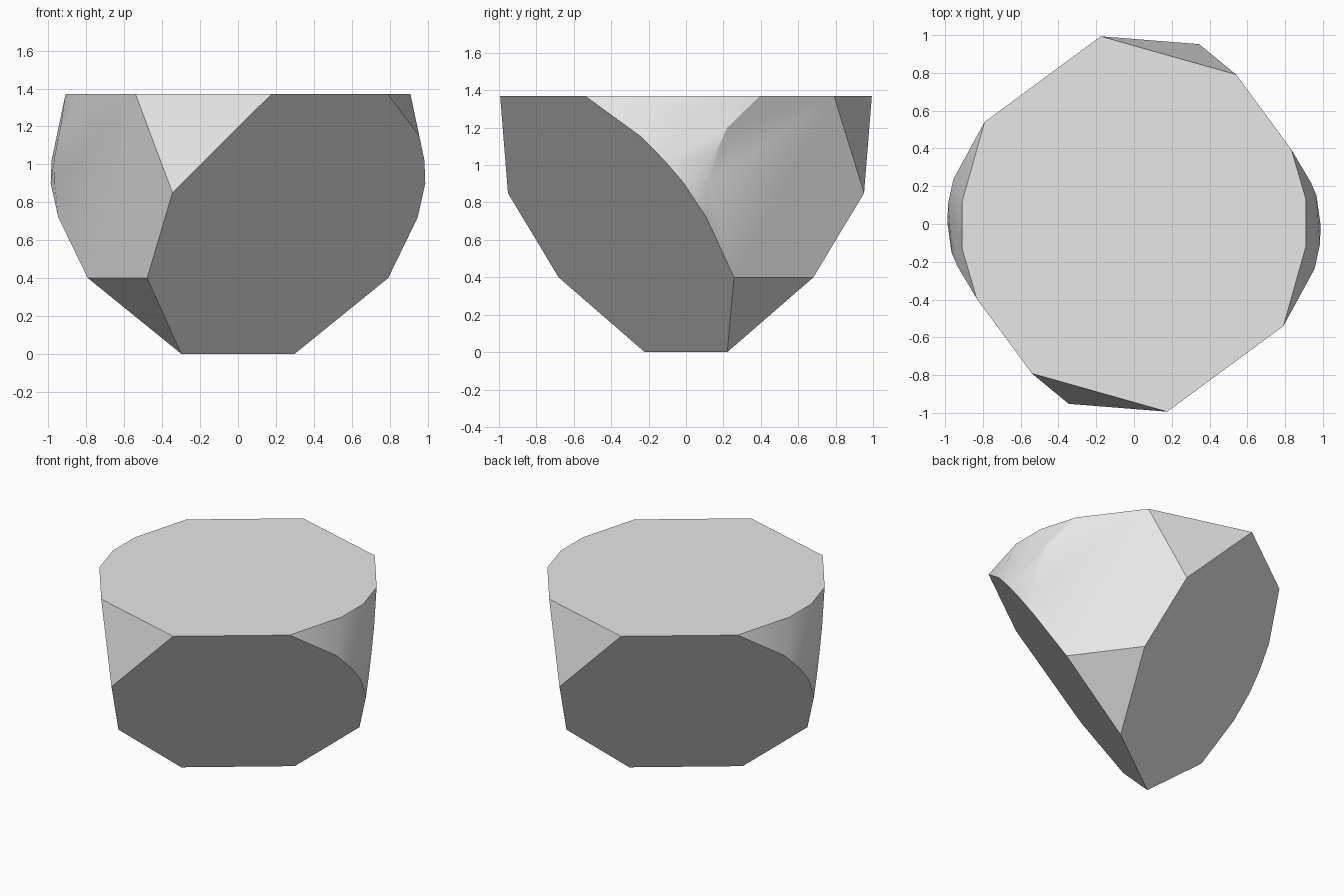
import bpy, bmesh, math
from mathutils import Matrix

if "Cube" in bpy.data.objects:
    bpy.data.objects.remove(bpy.data.objects["Cube"])

TURN = math.radians(36.4)   # heading of the keel edge
HEIGHT = 1.37


def side(u, z):
    """Point on the large sloping side that rises from the keel."""
    return (u, -0.66 * z, z)


def end(v, z):
    """Point on the slightly leaning end face."""
    return (0.743 + 0.118 * z, v, z)


# half of the outline; the other half is a half turn about z
half = [
    side(0.372, 0),                                   # keel end
    end(-0.264, 0.4), end(0.264, 0.4),                # keel corner cut
    end(-0.475, 0.72),                                # foot of the rounded corner
    side(0.79, 0.9), side(0.726, 1.02), side(0.628, 1.15), side(0.316, HEIGHT),
    end(-0.479, 0.9), end(-0.452, 1.05), end(-0.378, 1.2), end(-0.176, HEIGHT),
    (0.81, -0.435, HEIGHT), (0.661, -0.636, HEIGHT),  # rounded corner at the top
    end(0.561, 0.85), end(0.316, HEIGHT),             # upper corner cut
    side(-0.448, HEIGHT),
]

bm = bmesh.new()
for sign in (1, -1):
    for u, v, z in half:
        bm.verts.new((sign * u, sign * v, z))
bmesh.ops.convex_hull(bm, input=bm.verts[:])
loose = [v for v in bm.verts if not v.link_faces]
bmesh.ops.delete(bm, geom=loose, context='VERTS')

# merge the flat faces and turn the block to its heading
bmesh.ops.dissolve_limit(bm, angle_limit=math.radians(0.5),
                         verts=bm.verts[:], edges=bm.edges[:])
bmesh.ops.rotate(bm, verts=bm.verts[:], cent=(0, 0, 0),
                 matrix=Matrix.Rotation(TURN, 3, 'Z'))
bmesh.ops.recalc_face_normals(bm, faces=bm.faces[:])

mesh = bpy.data.meshes.new("faceted_block")
bm.to_mesh(mesh)
bm.free()
block = bpy.data.objects.new("faceted_block", mesh)
bpy.context.collection.objects.link(block)

# plain grey
grey = bpy.data.materials.new("light_grey")
grey.diffuse_color = (0.8, 0.8, 0.8, 1)
grey.use_nodes = True
grey.node_tree.nodes["Principled BSDF"].inputs["Base Color"].default_value = grey.diffuse_color
mesh.materials.append(grey)

# smooth only the rounded corners
bpy.context.view_layer.objects.active = block
block.select_set(True)
bpy.ops.object.shade_smooth_by_angle(angle=math.radians(30))
